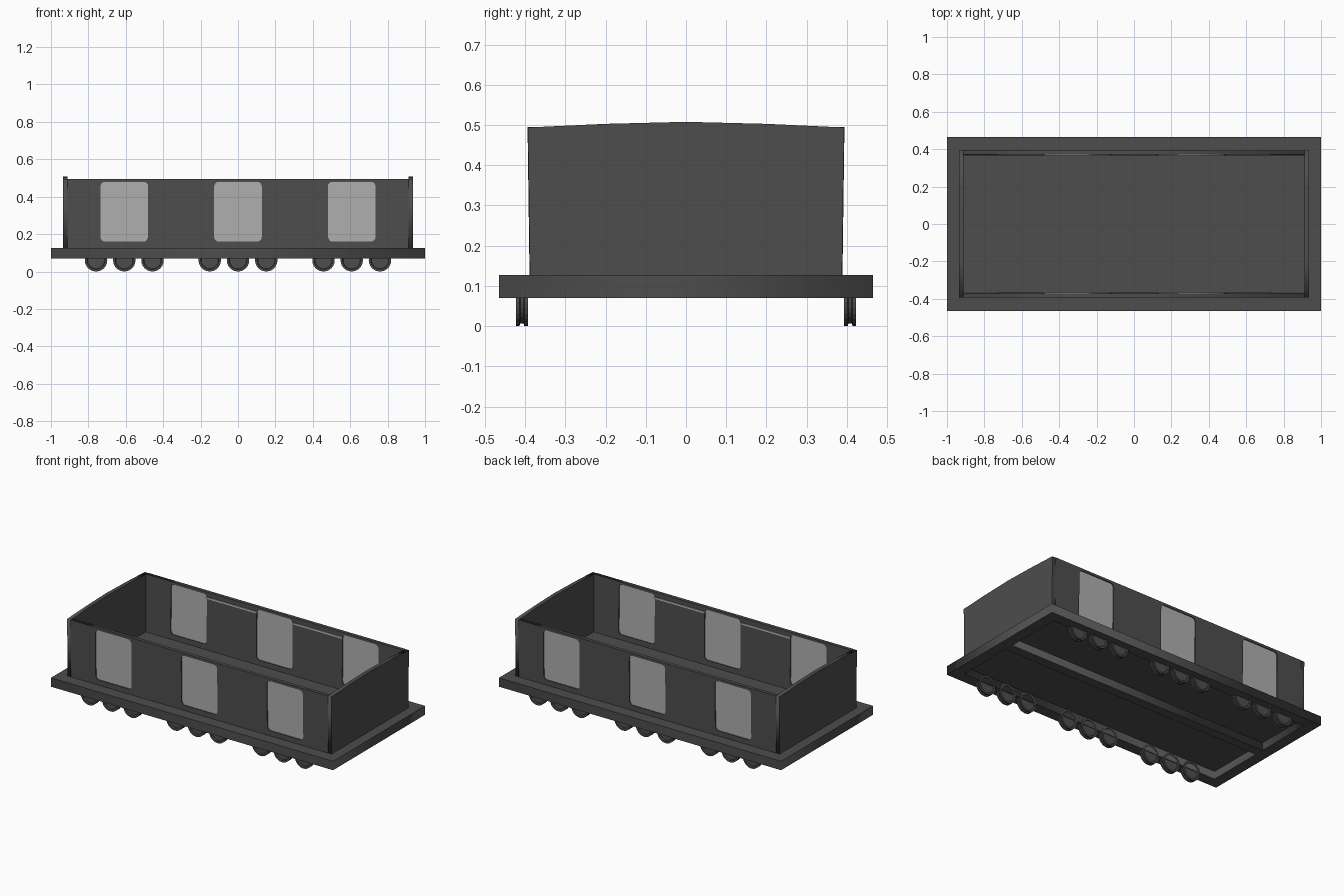
import bpy, bmesh, math
from mathutils import Matrix, Vector

if "Cube" in bpy.data.objects:
    bpy.data.objects.remove(bpy.data.objects["Cube"])


def material(name, v):
    m = bpy.data.materials.new(name)
    m.diffuse_color = (*v, 1)
    m.use_nodes = True
    m.node_tree.nodes["Principled BSDF"].inputs["Base Color"].default_value = m.diffuse_color
    return m


DARK = material("dark_paint", (0.075, 0.075, 0.075))
PANE = material("pane_grey", (0.43, 0.43, 0.43))
TAN = material("tan_trim", (0.55, 0.52, 0.42))


def rect(x0, x1, y0, y1):
    return [(x0, y0), (x1, y0), (x1, y1), (x0, y1)]


def round_rect(cx, cy, w, h, r, n=4):
    pts = []
    for k, (sx, sy) in enumerate([(1, 1), (-1, 1), (-1, -1), (1, -1)]):
        for i in range(n + 1):
            a = math.pi / 2 * (k + i / n)
            pts.append((cx + sx * (w / 2 - r) + r * math.cos(a),
                        cy + sy * (h / 2 - r) + r * math.sin(a)))
    return pts


def plate(name, loops, depth, loc, rot=(0, 0, 0), mat=DARK):
    """Flat plate from an outline plus optional hole outlines."""
    cu = bpy.data.curves.new(name, 'CURVE')
    cu.dimensions = '2D'
    cu.fill_mode = 'BOTH'
    cu.extrude = depth / 2
    for loop in loops:
        s = cu.splines.new('POLY')
        s.points.add(len(loop) - 1)
        for p, (x, y) in zip(s.points, loop):
            p.co = (x, y, 0, 1)
        s.use_cyclic_u = True
    cu.materials.append(mat)
    ob = bpy.data.objects.new(name, cu)
    bpy.context.collection.objects.link(ob)
    ob.location, ob.rotation_euler = loc, rot
    bpy.ops.object.select_all(action='DESELECT')
    ob.select_set(True)
    bpy.context.view_layer.objects.active = ob
    bpy.ops.object.convert(target='MESH')
    return ob


# Deck: thin floor, deep underside rim and centre beam
plate("floor", [rect(-1, 1, -.465, .465)], .007, (0, 0, .1235))
plate("under_rim", [rect(-1, 1, -.465, .465), rect(-.93, .93, -.395, .395)],
      .05, (0, 0, .095))
plate("centre_beam", [rect(-.93, .93, -.03, .03)], .05, (0, 0, .095))

# Side walls with rounded window openings, leaning out very slightly
H = math.pi / 2
lean = math.atan(.005 / .37)
WINDOWS = (-.608, 0, .608)
BASE = .127
for side, label in ((-1, "front"), (1, "back")):
    rot = (H - side * lean, 0, 0)
    holes = [round_rect(x, .32 - BASE, .255, .32, .025) for x in WINDOWS]
    plate(label + "_wall", [rect(-.912, .912, 0, .495 - BASE)] + holes,
          .022, (0, side * .378, BASE), rot)
    for i, hole in enumerate(holes):
        plate(f"{label}_window_{i + 1}", [hole], .01, (0, side * .378, BASE), rot, PANE)
    # Thin trim strips inside between the windows
    for i, x in enumerate((-.304, .304)):
        plate(f"{label}_trim_{i + 1}", [rect(x - .177, x + .177, .455, .465)],
              .006, (0, side * .369, 0), (H, 0, 0), TAN)

# End walls with gently peaked tops
end = [(-.388, BASE), (.388, BASE), (.393, .494), (.2, .503), (0, .508),
       (-.2, .503), (-.393, .494)]
for side, label in ((-1, "left"), (1, "right")):
    plate(label + "_end_wall", [end], .025, (side * .9235, 0, 0), (H, 0, H))

# Wheels: grooved discs turned around the y axis
PROFILE = [(0, -.009), (.045, -.009), (.049, -.015), (.06, -.015), (.06, -.006), (.053, -.004),
           (.053, .004), (.06, .006), (.06, .015), (.049, .015), (.045, .009), (0, .009)]
bm = bmesh.new()
vs = [bm.verts.new((r, y, 0)) for r, y in PROFILE]
es = [bm.edges.new(p) for p in zip(vs, vs[1:])]
bmesh.ops.spin(bm, geom=vs + es, cent=(0, 0, 0), axis=(0, 1, 0),
               angle=math.tau, steps=24, use_duplicate=False)
bmesh.ops.remove_doubles(bm, verts=bm.verts, dist=1e-5)
bmesh.ops.recalc_face_normals(bm, faces=bm.faces)
wheel = bpy.data.meshes.new("wheel")
bm.to_mesh(wheel)
bm.free()
wheel.materials.append(DARK)
for side, label in ((-1, "front"), (1, "back")):
    for g, cx in enumerate(WINDOWS):
        for i in range(3):
            ob = bpy.data.objects.new(f"{label}_wheel_{g * 3 + i + 1}", wheel)
            ob.location = (cx + (i - 1) * .151, side * .408, .06)
            bpy.context.collection.objects.link(ob)
